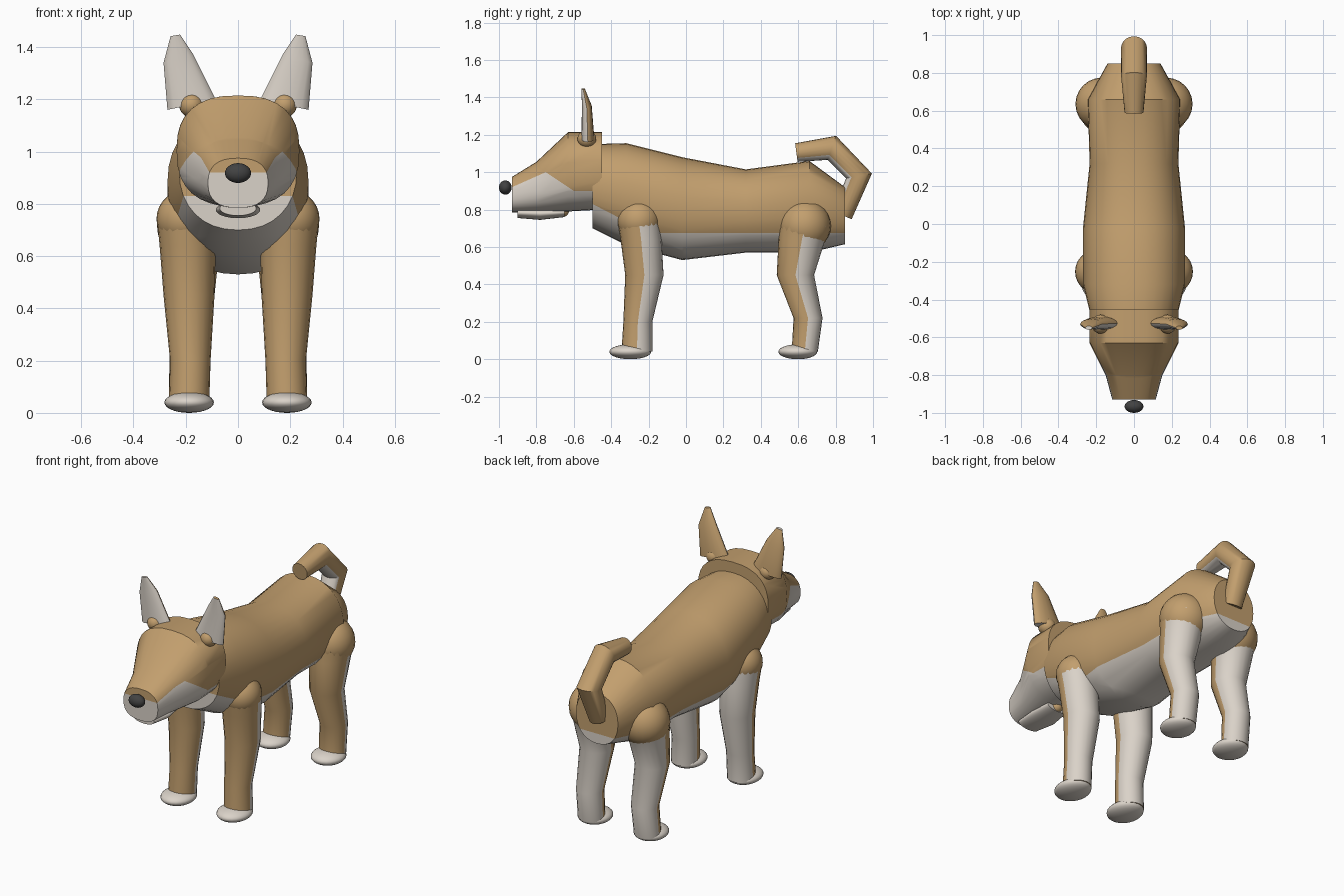
import bpy, bmesh, math
from mathutils import Vector as V

if "Cube" in bpy.data.objects:
    bpy.data.objects.remove(bpy.data.objects["Cube"])


def material(name, rgb):
    m = bpy.data.materials.new(name)
    m.diffuse_color = (*rgb, 1)
    m.use_nodes = True
    m.node_tree.nodes["Principled BSDF"].inputs["Base Color"].default_value = m.diffuse_color
    return m


TAN = material("tan fur", (0.54, 0.345, 0.155))
CREAM = material("cream fur", (0.70, 0.645, 0.58))
DARK = material("dark nose", (0.055, 0.055, 0.055))


def ring(c, u, v, n=24, p=2.0):
    """Closed superellipse section with centre c and half axes u, v."""
    pts = []
    for i in range(n):
        a = 2 * math.pi * i / n
        k, s = math.cos(a), math.sin(a)
        pts.append(V(c) + V(u) * math.copysign(abs(k) ** (2 / p), k)
                   + V(v) * math.copysign(abs(s) ** (2 / p), s))
    return pts


def finish(name, bm, mats, is_second=None, angle=40):
    bmesh.ops.recalc_face_normals(bm, faces=bm.faces)
    bm.normal_update()
    if is_second:
        for f in bm.faces:
            f.material_index = int(is_second(f.calc_center_median(), f.normal))
    me = bpy.data.meshes.new(name)
    bm.to_mesh(me)
    bm.free()
    for m in mats:
        me.materials.append(m)
    ob = bpy.data.objects.new(name, me)
    bpy.context.collection.objects.link(ob)
    bpy.ops.object.select_all(action='DESELECT')
    ob.select_set(True)
    bpy.context.view_layer.objects.active = ob
    bpy.ops.object.shade_smooth_by_angle(angle=math.radians(angle))
    return ob


def loft(name, rings, mats, is_second=None, cuts=(), angle=40):
    """Skin the sections, cap both ends, cut clean colour borders."""
    bm = bmesh.new()
    rows = [[bm.verts.new(p) for p in r] for r in rings]
    n = len(rows[0])
    for a, b in zip(rows, rows[1:]):
        for i in range(n):
            bm.faces.new((a[i], a[(i + 1) % n], b[(i + 1) % n], b[i]))
    bm.faces.new(rows[0])
    bm.faces.new(rows[-1][::-1])
    for co, no in cuts:
        bmesh.ops.bisect_plane(bm, geom=bm.verts[:] + bm.edges[:] + bm.faces[:],
                               plane_co=co, plane_no=no)
    return finish(name, bm, mats, is_second, angle)


def ball(name, c, r, mat):
    bm = bmesh.new()
    bmesh.ops.create_uvsphere(bm, u_segments=24, v_segments=14, radius=1)
    for v in bm.verts:
        v.co = V((v.co.x * r[0], v.co.y * r[1], v.co.z * r[2])) + V(c)
    return finish(name, bm, [mat], angle=60)


def y_rings(rows, n=32, p=2.0):
    """Sections along y from (y, bottom, top, half width)."""
    return [ring((0, y, (b + t) / 2), (w, 0, 0), (0, 0, (t - b) / 2), n, p)
            for y, b, t, w in rows]


# Body with cream belly and chest
slope = -0.155 / 0.3
loft("body", y_rings([(-0.50, 0.70, 1.15, 0.225), (-0.32, 0.61, 1.155, 0.27),
                      (-0.02, 0.53, 1.08, 0.27), (0.32, 0.57, 1.015, 0.235),
                      (0.66, 0.57, 1.06, 0.245), (0.85, 0.615, 0.92, 0.14)], 32, 2.2),
     [TAN, CREAM],
     lambda c, n: c.z < 0.675 or c.z < 0.83 + slope * (c.y + 0.5),
     [((0, 0, 0.675), (0, 0, 1)), ((0, -0.5, 0.83), (0, -slope, 1))])

# Head with cream cheeks and muzzle
A, B = 0.08 / 0.18, -0.1 / 0.15
loft("head", y_rings([(-0.45, 0.80, 1.215, 0.235), (-0.63, 0.79, 1.215, 0.235),
                      (-0.80, 0.785, 1.055, 0.15), (-0.93, 0.785, 0.975, 0.115)], 32, 2.5),
     [TAN, CREAM],
     lambda c, n: c.z < 0.92 + A * (c.y + 0.93) and (c.z < 0.9 or c.z < 1 + B * (c.y + 0.75)),
     [((0, -0.93, 0.92), (0, -A, 1)), ((0, -0.75, 1.0), (0, -B, 1)),
      ((0, 0, 0.9), (0, 0, 1))])
ball("nose", (0, -0.966, 0.918), (0.05, 0.034, 0.038), DARK)

# Lower jaw and its hinge
loft("jaw", y_rings([(-0.90, 0.755, 0.81, 0.07), (-0.78, 0.745, 0.81, 0.085),
                     (-0.65, 0.76, 0.81, 0.07)]), [CREAM])
ball("jaw_hinge", (0, -0.66, 0.795), (0.035, 0.035, 0.035), TAN)


def z_rings(rows, s):
    """Leg sections from (z, y front, y back, x inner, x outer)."""
    return [ring((s * (i + o) / 2, (f + b) / 2, z), ((o - i) / 2, 0, 0),
                 (0, (b - f) / 2, 0), 20) for z, f, b, i, o in rows]


FRONT = [(0.74, -0.365, -0.14, 0.09, 0.31), (0.64, -0.35, -0.13, 0.085, 0.30),
         (0.45, -0.325, -0.12, 0.09, 0.285), (0.20, -0.335, -0.18, 0.105, 0.26),
         (0.04, -0.345, -0.18, 0.11, 0.265)]
BACK = [(0.71, 0.497, 0.773, 0.04, 0.308), (0.64, 0.495, 0.745, 0.07, 0.295),
        (0.45, 0.485, 0.685, 0.09, 0.28), (0.22, 0.575, 0.73, 0.105, 0.262),
        (0.04, 0.565, 0.705, 0.11, 0.265)]

for side, s in (("right", 1), ("left", -1)):
    # Legs: tan in front, cream behind
    def rear(c, n):
        return n.y > 0.0
    loft("front_leg_" + side, z_rings(FRONT, s), [TAN, CREAM], rear)
    loft("back_leg_" + side, z_rings(BACK, s), [TAN, CREAM], rear)
    ball("shoulder_" + side, (s * 0.2, -0.252, 0.742), (0.112, 0.115, 0.112), TAN)
    ball("hip_" + side, (s * 0.17, 0.635, 0.715), (0.14, 0.14, 0.14), TAN)
    ball("front_paw_" + side, (s * 0.187, -0.298, 0.04), (0.095, 0.112, 0.04), CREAM)
    ball("back_paw_" + side, (s * 0.187, 0.598, 0.04), (0.095, 0.104, 0.04), CREAM)

    # Ears: cream in front, tan behind
    ear = []
    for (x0, z0), (x1, z1), y, t in (((0.085, 1.20), (0.27, 1.16), -0.525, 0.035),
                                     ((0.17, 1.37), (0.285, 1.34), -0.53, 0.026),
                                     ((0.222, 1.448), (0.258, 1.442), -0.55, 0.01)):
        ear.append(ring((s * (x0 + x1) / 2, y, (z0 + z1) / 2),
                        (s * (x1 - x0) / 2, 0, (z1 - z0) / 2), (0, t, 0), 16))
    loft("ear_" + side, ear, [TAN, CREAM], lambda c, n: n.y < 0)
    ball("ear_base_" + side, (s * 0.178, -0.53, 1.178), (0.047, 0.05, 0.047), TAN)

# Curled tail, cream on the inside of the curl
path = [V((0, 0.835, 0.77)), V((0, 0.925, 0.98)), V((0, 0.78, 1.13)), V((0, 0.59, 1.105))]
sizes = [0.055, 0.07, 0.068, 0.05]
tail = []
for i, (p, r) in enumerate(zip(path, sizes)):
    d0 = (path[max(i, 1)] - path[max(i, 1) - 1]).normalized()
    d1 = (path[min(i + 1, 3)] - path[min(i + 1, 3) - 1]).normalized()
    t = (d0 + d1).normalized()
    tail.append(ring(p, (r, 0, 0), V((0, -t.z, t.y)) * r, 20))
loft("tail", tail, [TAN, CREAM],
     lambda c, n: n.dot((V((0, 0.72, 0.92)) - c).normalized()) > 0.25 and abs(n.x) < 0.97)
